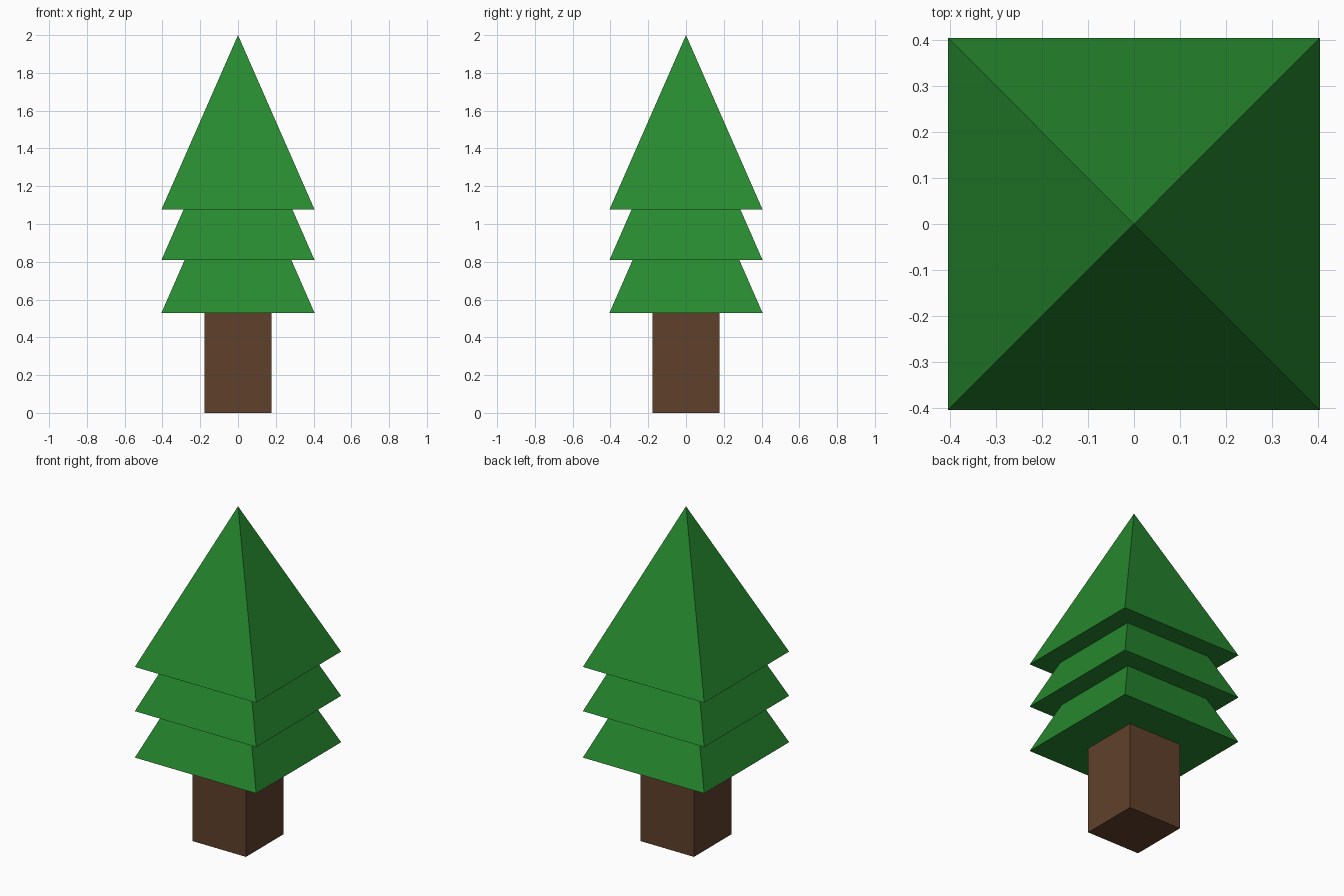
import bpy, math

if "Cube" in bpy.data.objects:
    bpy.data.objects.remove(bpy.data.objects["Cube"])


def material(name, rgb):
    m = bpy.data.materials.new(name)
    m.diffuse_color = (*rgb, 1.0)
    m.use_nodes = True
    m.node_tree.nodes["Principled BSDF"].inputs["Base Color"].default_value = m.diffuse_color
    return m


green = material("needles_green", (0.02, 0.25, 0.028))
brown = material("bark_brown", (0.115, 0.052, 0.024))


def square_frustum(name, half_bottom, half_top, z0, z1, mat):
    # Four-sided cone turned 45 degrees so its sides face the axes
    bpy.ops.mesh.primitive_cone_add(
        vertices=4, radius1=half_bottom * math.sqrt(2), radius2=half_top * math.sqrt(2),
        depth=z1 - z0, location=(0, 0, (z0 + z1) / 2), rotation=(0, 0, math.pi / 4))
    ob = bpy.context.object
    ob.name = name
    bpy.ops.object.transform_apply(location=True, rotation=True, scale=True)
    ob.data.materials.append(mat)
    return ob


# Square trunk
square_frustum("trunk", 0.178, 0.178, 0.0, 0.53, brown)

# Three identical pyramids of foliage, stacked and overlapping
TIER_HEIGHT = 0.923
for name, base in (("lower_foliage", 0.53), ("middle_foliage", 0.81), ("top_foliage", 1.077)):
    square_frustum(name, 0.405, 0.0, base, base + TIER_HEIGHT, green)
